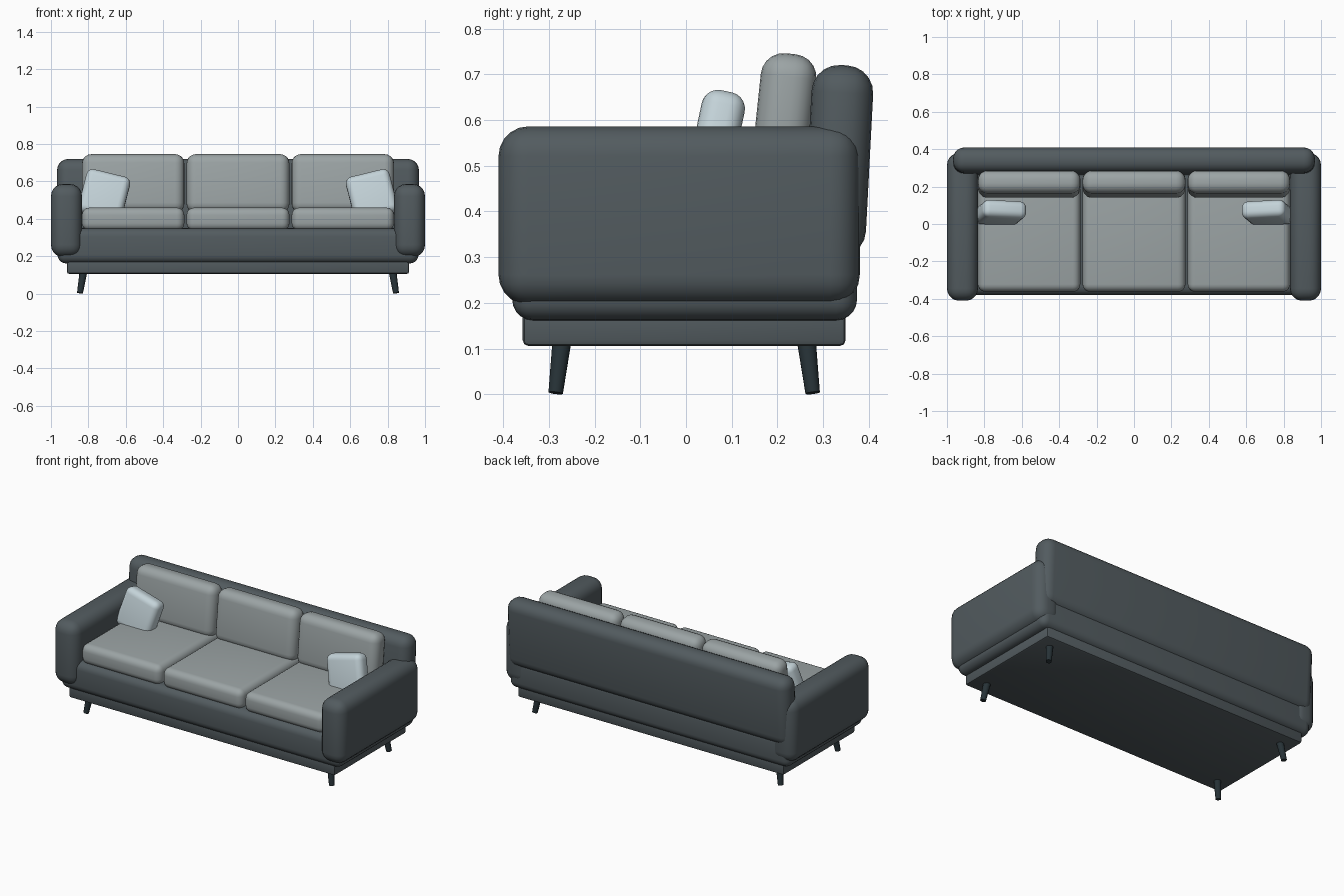
import bpy, math
from mathutils import Vector

if "Cube" in bpy.data.objects:
    bpy.data.objects.remove(bpy.data.objects["Cube"])


def material(name, rgb):
    m = bpy.data.materials.new(name)
    m.diffuse_color = (*rgb, 1)
    m.use_nodes = True
    m.node_tree.nodes["Principled BSDF"].inputs["Base Color"].default_value = m.diffuse_color
    return m


DARK = material("dark_fabric", (0.085, 0.105, 0.115))
LIGHT = material("cushion_fabric", (0.33, 0.37, 0.375))
PALE = material("pillow_fabric", (0.55, 0.65, 0.69))
LEG = material("leg_wood", (0.02, 0.032, 0.038))


def soft_box(name, centre, size, radius, mat, tilt=0, roll=0, segments=5):
    """Rounded box; roll turns it about y first, then tilt about x."""
    bpy.ops.mesh.primitive_cube_add(size=1)
    ob = bpy.context.object
    ob.name = name
    for v in ob.data.vertices:
        v.co = Vector(a * b for a, b in zip(v.co, size))
    bev = ob.modifiers.new("round", 'BEVEL')
    bev.width = radius
    bev.segments = segments
    bpy.ops.object.modifier_apply(modifier="round")
    bpy.ops.object.shade_smooth_by_angle(angle=math.radians(35))
    ob.rotation_mode = 'YXZ'
    ob.rotation_euler = (math.radians(tilt), math.radians(roll), 0)
    ob.location = centre
    ob.data.materials.append(mat)
    return ob


def span_box(name, x, y, z, radius, mat, **kw):
    """Rounded box given by its (min, max) on each axis."""
    return soft_box(name, [(a + b) / 2 for a, b in (x, y, z)],
                    [b - a for a, b in (x, y, z)], radius, mat, **kw)


# plinth and upholstered base
span_box("plinth", (-0.915, 0.915), (-0.357, 0.349), (0.106, 0.20), 0.012, DARK, segments=2)
span_box("seat_base", (-0.965, 0.965), (-0.38, 0.374), (0.162, 0.35), 0.045, DARK)

# backrest, leaning slightly backwards
soft_box("backrest", (0, 0.334, 0.51), (1.935, 0.135, 0.42), 0.06, DARK, tilt=-3)

# three seat cushions and three back cushions
for i, (x0, x1) in enumerate([(-0.834, -0.287), (-0.275, 0.275), (0.287, 0.834)]):
    span_box(f"seat_cushion_{i}", (x0, x1), (-0.362, 0.28), (0.337, 0.46), 0.04, LIGHT)
    soft_box(f"back_cushion_{i}", ((x0 + x1) / 2, 0.213, 0.588),
             (x1 - x0, 0.122, 0.315), 0.05, LIGHT, tilt=-6)

# mirrored arms, throw pillows and legs
for side, s in (("left", -1), ("right", 1)):
    soft_box(f"{side}_arm", (s * 0.917, -0.015, 0.391), (0.166, 0.79, 0.39), 0.065, DARK)
    soft_box(f"{side}_pillow", (s * 0.715, 0.06, 0.527), (0.24, 0.096, 0.242), 0.036,
             PALE, tilt=-12, roll=-s * 14)
    for end, e in (("front", -1), ("back", 1)):
        top = Vector((s * 0.826, e * 0.267 - 0.004, 0.12))
        foot = Vector((s * 0.845, e * 0.281 - 0.004, 0.003))
        axis = top - foot
        bpy.ops.mesh.primitive_cone_add(vertices=16, radius1=0.016, radius2=0.021,
                                        depth=axis.length, location=(top + foot) / 2)
        leg = bpy.context.object
        leg.name = f"{end}_{side}_leg"
        leg.rotation_euler = axis.to_track_quat('Z', 'Y').to_euler()
        bpy.ops.object.shade_smooth_by_angle(angle=math.radians(35))
        leg.data.materials.append(LEG)
